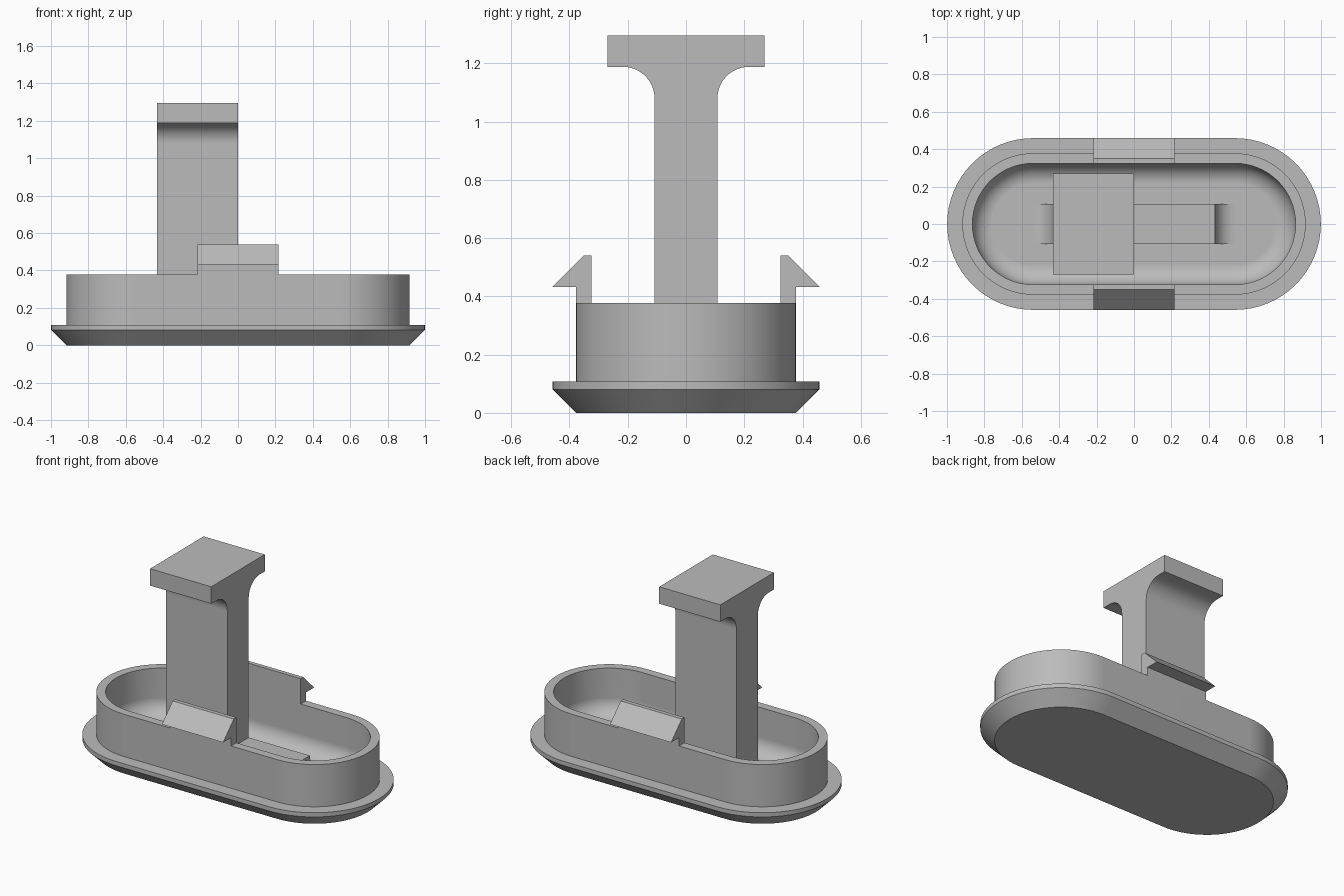
import bpy, bmesh, math
from mathutils import Vector

cube = bpy.data.objects.get("Cube")
if cube:
    bpy.data.objects.remove(cube, do_unlink=True)

U = 0.108            # base module that all parts share
FLOOR = 0.75 * U     # inside floor height
BAR_TOP = 1.75 * U
WALL_TOP = 3.5 * U

grey = bpy.data.materials.new("plain grey")
grey.use_nodes = True
grey.diffuse_color = (0.5, 0.5, 0.5, 1)
grey.node_tree.nodes["Principled BSDF"].inputs["Base Color"].default_value = (0.5, 0.5, 0.5, 1)


def finish(name, bm):
    bmesh.ops.recalc_face_normals(bm, faces=bm.faces)
    mesh = bpy.data.meshes.new(name)
    bm.to_mesh(mesh)
    bm.free()
    obj = bpy.data.objects.new(name, mesh)
    bpy.context.collection.objects.link(obj)
    mesh.materials.append(grey)
    bpy.ops.object.select_all(action='DESELECT')
    obj.select_set(True)
    bpy.context.view_layer.objects.active = obj
    bpy.ops.object.shade_smooth_by_angle(angle=math.radians(30))
    mod = obj.modifiers.new("even shading", 'WEIGHTED_NORMAL')
    mod.keep_sharp = True
    return obj


def arc(cx, cz, r, start, end, steps=12):
    angles = [math.radians(start + (end - start) * i / steps) for i in range(steps + 1)]
    return [(cx + r * math.cos(a), cz + r * math.sin(a)) for a in angles]


def extrude_profile(name, points, axis, start, end):
    """Extrude a (horizontal, z) profile along the x or y axis."""
    bm = bmesh.new()
    place = (lambda h, z: (start, h, z)) if axis == 'x' else (lambda h, z: (h, start, z))
    face = bm.faces.new([bm.verts.new(place(h, z)) for h, z in points])
    out = bmesh.ops.extrude_face_region(bm, geom=[face])
    moved = [v for v in out["geom"] if isinstance(v, bmesh.types.BMVert)]
    d = end - start
    bmesh.ops.translate(bm, verts=moved, vec=Vector((d, 0, 0) if axis == 'x' else (0, d, 0)))
    return finish(name, bm)


def mirrored(half):
    return half + [(-h, z) for h, z in reversed(half)]


# Oval tray: chamfered flange, wall and rounded inner floor
def oval_ring(bm, r, z, steps=32):
    ring = []
    for side in (1, -1):
        for i in range(steps + 1):
            a = math.pi * (i / steps - 0.5)
            ring.append(bm.verts.new((side * (5 * U + r * math.cos(a)), side * r * math.sin(a), z)))
    return ring


section = [(3.5 * U, 0), (4.25 * U, FLOOR), (4.25 * U, U), (3.5 * U, U),
           (3.5 * U, WALL_TOP), (3 * U, WALL_TOP)]
section += arc(2 * U, FLOOR + U, U, 0, -90)
bm = bmesh.new()
rings = [oval_ring(bm, r, z) for r, z in section]
for a, b in zip(rings, rings[1:]):
    for i in range(len(a)):
        j = (i + 1) % len(a)
        bm.faces.new((a[i], a[j], b[j], b[i]))
bm.faces.new(rings[0])
bm.faces.new(rings[-1])
finish("oval_tray", bm)

# Low rib on the floor with flared ends
rib = [(5 * U, FLOOR - 0.02)] + arc(5 * U, FLOOR + U, U, 270, 180)
extrude_profile("floor_rib", mirrored(rib), 'y', -U, U)

# Tall handle with a flared neck under its top plate
handle = [(U, BAR_TOP)] + arc(2 * U, 10 * U, U, 180, 90)
handle += [(2.5 * U, 11 * U), (2.5 * U, 12 * U)]
extrude_profile("handle", mirrored(handle), 'x', -4 * U, 0)

# Snap hooks on the long walls
hook = [(3 * U, WALL_TOP), (3.5 * U, WALL_TOP), (3.5 * U, 4 * U),
        (4.25 * U, 4 * U), (3.25 * U, 5 * U), (3 * U, 5 * U)]
for name, side in (("front_hook", -1), ("back_hook", 1)):
    extrude_profile(name, [(side * y, z) for y, z in hook], 'x', -2 * U, 2 * U)
